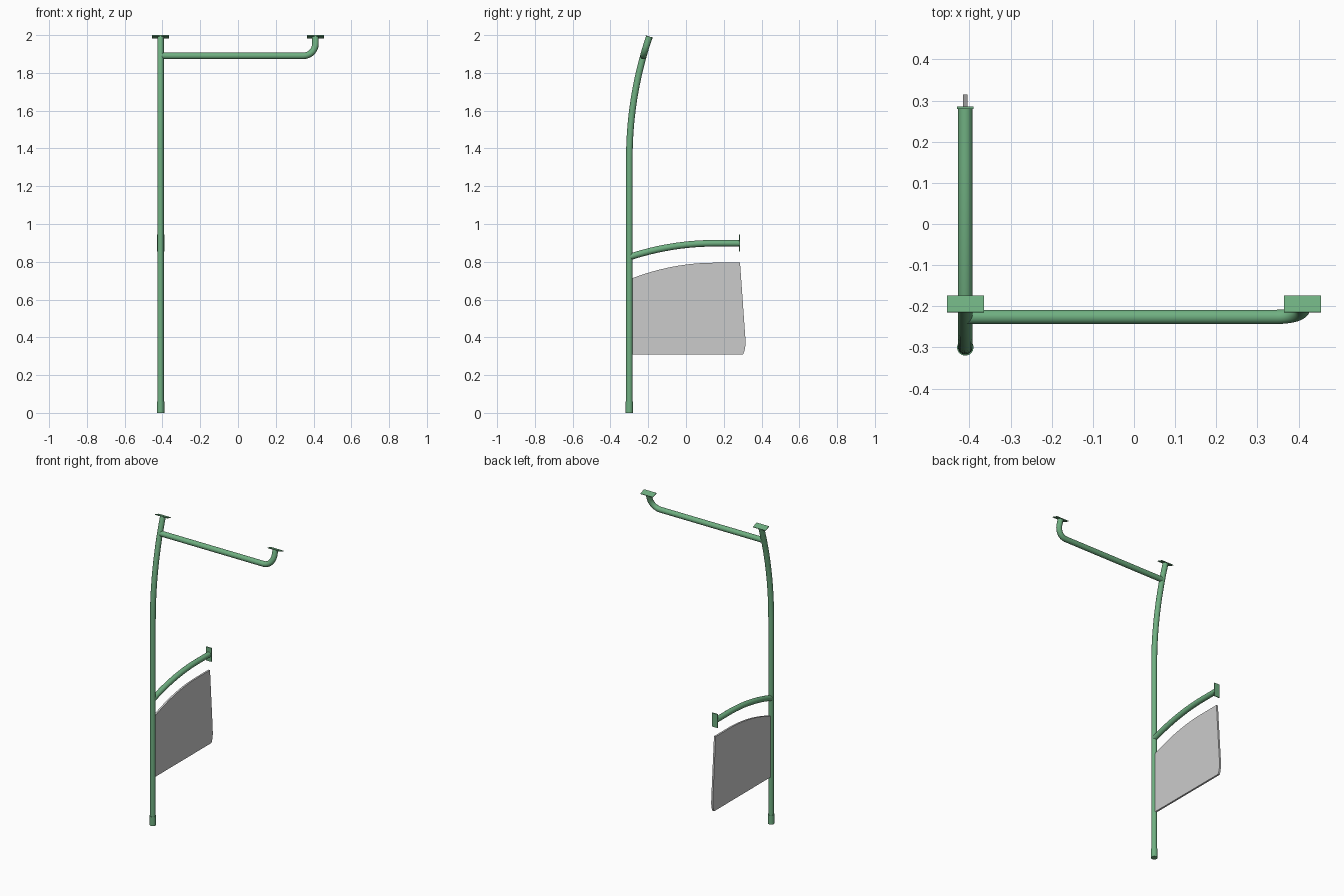
import bpy, bmesh, math
from mathutils import Matrix, Vector

if "Cube" in bpy.data.objects:
    bpy.data.objects.remove(bpy.data.objects["Cube"])

PX, PY, R = -0.41, -0.30, 0.0175      # pole position, tube radius
TILT = 0.31                           # lean of the pole at the top
BEND_Z, BEND_R = 1.35, 2.0

green = bpy.data.materials.new("green_paint")
green.diffuse_color = (0.16, 0.43, 0.22, 1)
green.use_nodes = True
green.node_tree.nodes["Principled BSDF"].inputs["Base Color"].default_value = green.diffuse_color


def link(name, bm, mats=(green,), smooth=False):
    bmesh.ops.recalc_face_normals(bm, faces=bm.faces[:])
    me = bpy.data.meshes.new(name)
    bm.to_mesh(me)
    bm.free()
    ob = bpy.data.objects.new(name, me)
    bpy.context.collection.objects.link(ob)
    for m in mats:
        me.materials.append(m)
    if smooth:
        bpy.ops.object.select_all(action='DESELECT')
        ob.select_set(True)
        bpy.context.view_layer.objects.active = ob
        bpy.ops.object.shade_smooth_by_angle(angle=math.radians(40))
    return ob


def tube(name, pts, r=R, n=20):
    """Sweep a capped circle along a planar path."""
    pts = [Vector(p) for p in pts]
    dirs = [(b - a).normalized() for a, b in zip(pts, pts[1:])]
    tans = [dirs[0]] + [(a + b).normalized() for a, b in zip(dirs, dirs[1:])] + [dirs[-1]]
    side = dirs[0].orthogonal().normalized()
    bm, rings = bmesh.new(), []
    for p, t in zip(pts, tans):
        side = (side - t * side.dot(t)).normalized()
        up = t.cross(side)
        rings.append([bm.verts.new(p + r * (side * math.cos(a) + up * math.sin(a)))
                      for a in (2 * math.pi * i / n for i in range(n))])
    for a, b in zip(rings, rings[1:]):
        for i in range(n):
            j = (i + 1) % n
            bm.faces.new((a[i], a[j], b[j], b[i]))
    bm.faces.new(rings[0])
    bm.faces.new(rings[-1])
    return link(name, bm, smooth=True)


def plate(name, loc, size, tilt=0):
    bm = bmesh.new()
    bmesh.ops.create_cube(bm, size=1, matrix=Matrix.Translation(loc)
                          @ Matrix.Rotation(-tilt, 4, 'X') @ Matrix.Diagonal((*size, 1)))
    return link(name, bm)


def lean_y(z):
    """Y of the leaning pole axis at height z."""
    return PY + BEND_R - math.sqrt(BEND_R ** 2 - max(0, z - BEND_Z) ** 2)


# Upright pole and foot sleeve
top_z = 1.99
tube("pole", [(PX, PY, 0)] + [(PX, lean_y(z), z) for z in
     (BEND_Z + (top_z - BEND_Z) * i / 10 for i in range(11))])
tube("foot_sleeve", [(PX, PY, 0), (PX, PY, 0.06)], 0.02)

# Overhead rail, bent upward at its free end
bar_z, br = 1.89, 0.065
path = [(PX, bar_z)] + [(-PX - br + br * math.sin(a), bar_z + br - br * math.cos(a))
                        for a in (math.pi / 2 * i / 8 for i in range(9))] + [(-PX, top_z)]
tube("overhead_rail", [(x, lean_y(z), z) for x, z in path])

# Ceiling plates
for side, x in (("left", PX), ("right", -PX)):
    plate(side + "_ceiling_plate", (x, lean_y(top_z), top_z + 0.001), (0.09, 0.042, 0.004), TILT)


def crown(y, z, drop):
    """Arc rising from the pole and levelling off at y = 0.15."""
    return z - drop * (min(0, y - 0.15) / 0.45) ** 2


# Arm rail with wall plate
ys = [PY + 0.45 * i / 12 for i in range(13)] + [0.281]
tube("arm_rail", [(PX, y, crown(y, 0.898, 0.073)) for y in ys])
plate("arm_wall_plate", (PX, 0.283, 0.9), (0.04, 0.006, 0.09))

# Side panel: grey infill and green rim
outline = [(-0.285, 0.31), (0.302, 0.31), (0.31, 0.33), (0.315, 0.36), (0.314, 0.40), (0.286, 0.795)]
outline += [(y, crown(y, 0.795, 0.088)) for y in (0.15 - 0.435 * i / 12 for i in range(13))]


def slab(thick):
    bm = bmesh.new()
    f = bm.faces.new([bm.verts.new((PX - thick / 2, y, z)) for y, z in outline])
    return bm, f, thick


bm, face, t = slab(0.017)
bmesh.ops.inset_region(bm, faces=[face], thickness=0.009, use_even_offset=True)
bmesh.ops.delete(bm, geom=[face], context='FACES_ONLY')
out = bmesh.ops.extrude_face_region(bm, geom=bm.faces[:], use_keep_orig=True)
bmesh.ops.translate(bm, vec=(t, 0, 0), verts=[v for v in out["geom"] if isinstance(v, bmesh.types.BMVert)])
link("panel_rim", bm)

bm, face, t = slab(0.012)
bmesh.ops.inset_region(bm, faces=[face], thickness=0.006, use_even_offset=True)
bmesh.ops.delete(bm, geom=[f for f in bm.faces if f is not face], context='FACES')
out = bmesh.ops.extrude_face_region(bm, geom=[face], use_keep_orig=True)
bmesh.ops.translate(bm, vec=(t, 0, 0), verts=[v for v in out["geom"] if isinstance(v, bmesh.types.BMVert)])
link("panel_infill", bm, mats=())
